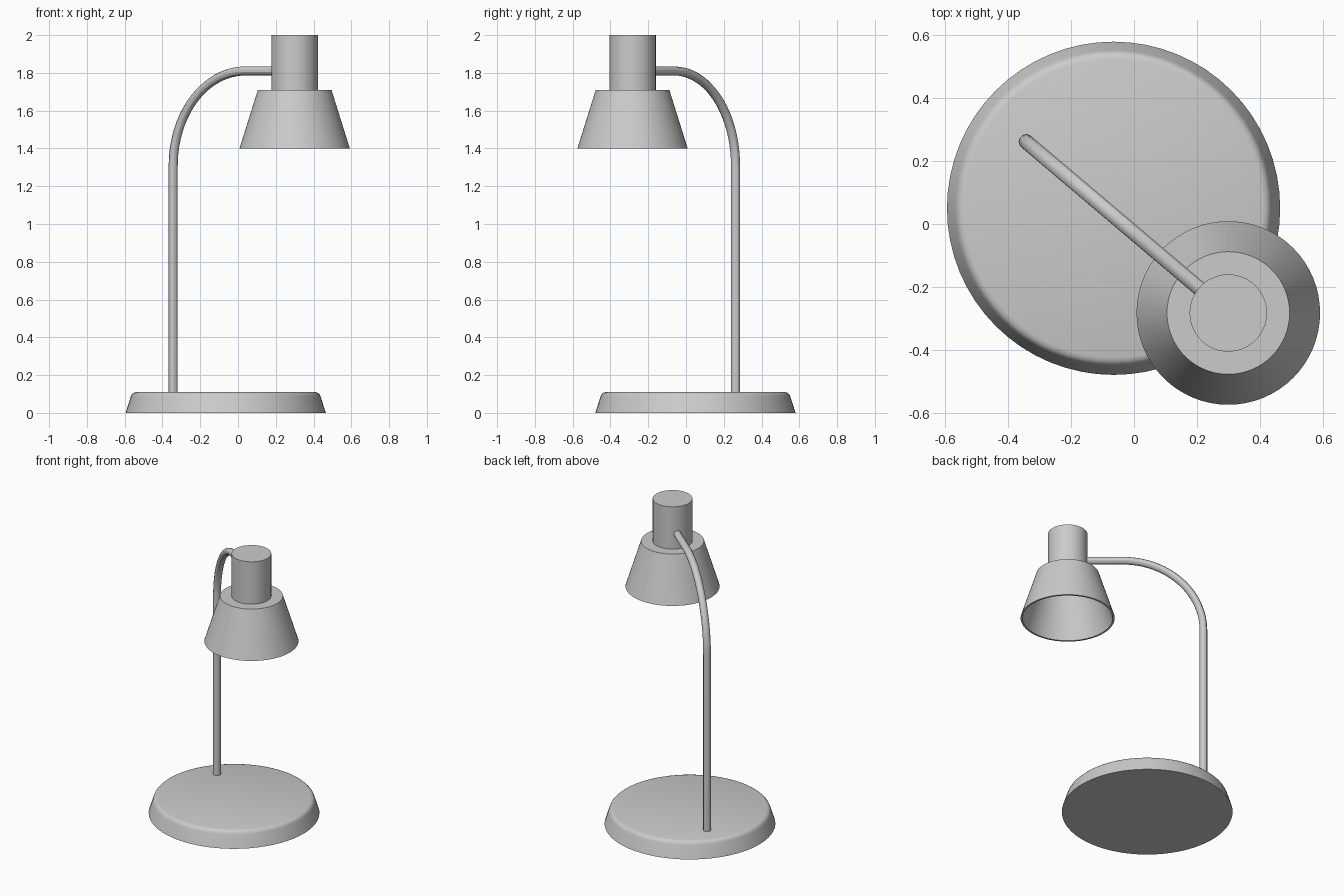
import bpy, bmesh, math
from mathutils import Vector

if "Cube" in bpy.data.objects:
    bpy.data.objects.remove(bpy.data.objects["Cube"])

HEAD = (0.30, -0.283)
STEM = (-0.343, 0.262)
BASE = (-0.065, 0.05)


def smooth(obj, angle=30):
    bpy.ops.object.select_all(action='DESELECT')
    obj.select_set(True)
    bpy.context.view_layer.objects.active = obj
    bpy.ops.object.shade_smooth_by_angle(angle=math.radians(angle))


def lathe(name, centre, profile, sides=64):
    """Revolve (radius, z) points about a vertical axis; both ends are capped."""
    bm = bmesh.new()
    rings = []
    for r, z in profile:
        rings.append([bm.verts.new((r * math.cos(2 * math.pi * i / sides),
                                    r * math.sin(2 * math.pi * i / sides), z))
                      for i in range(sides)])
    for a, b in zip(rings, rings[1:]):
        for i in range(sides):
            j = (i + 1) % sides
            bm.faces.new((a[i], a[j], b[j], b[i]))
    bm.faces.new(rings[0])
    bm.faces.new(rings[-1])
    bmesh.ops.recalc_face_normals(bm, faces=bm.faces)
    mesh = bpy.data.meshes.new(name)
    bm.to_mesh(mesh)
    bm.free()
    obj = bpy.data.objects.new(name, mesh)
    obj.location = (*centre, 0)
    bpy.context.collection.objects.link(obj)
    smooth(obj)
    return obj


# Weighted round base with a softened top rim
lathe("base", BASE, [(0.53, 0), (0.503, 0.085), (0.498, 0.097),
                     (0.489, 0.106), (0.475, 0.11)])

# Shade: hollow cone, open underneath
lathe("shade", HEAD, [(0.183, 1.698), (0.28, 1.40), (0.292, 1.40), (0.195, 1.71)])

# Socket housing above the shade
lathe("socket_housing", HEAD, [(0.123, 1.71), (0.123, 2.0)])

# Stem: straight post, quarter-circle bend, short horizontal arm
start = Vector((*STEM, 0))
reach = Vector((*HEAD, 0)) - start
along = reach.normalized()
bend, top = 0.5, 1.81
path = [start + Vector((0, 0, 0.10))]
for k in range(25):
    a = math.pi / 2 * k / 24
    path.append(start + along * bend * (1 - math.cos(a))
                + Vector((0, 0, top - bend + bend * math.sin(a))))
path.append(start + along * (reach.length - 0.11) + Vector((0, 0, top)))

curve = bpy.data.curves.new("stem", 'CURVE')
curve.dimensions = '3D'
curve.bevel_depth = 0.024
curve.bevel_resolution = 4
curve.use_fill_caps = True
spline = curve.splines.new('POLY')
spline.points.add(len(path) - 1)
for point, co in zip(spline.points, path):
    point.co = (*co, 1)
stem = bpy.data.objects.new("stem", curve)
bpy.context.collection.objects.link(stem)
bpy.ops.object.select_all(action='DESELECT')
stem.select_set(True)
bpy.context.view_layer.objects.active = stem
bpy.ops.object.convert(target='MESH')
smooth(bpy.context.view_layer.objects.active)
